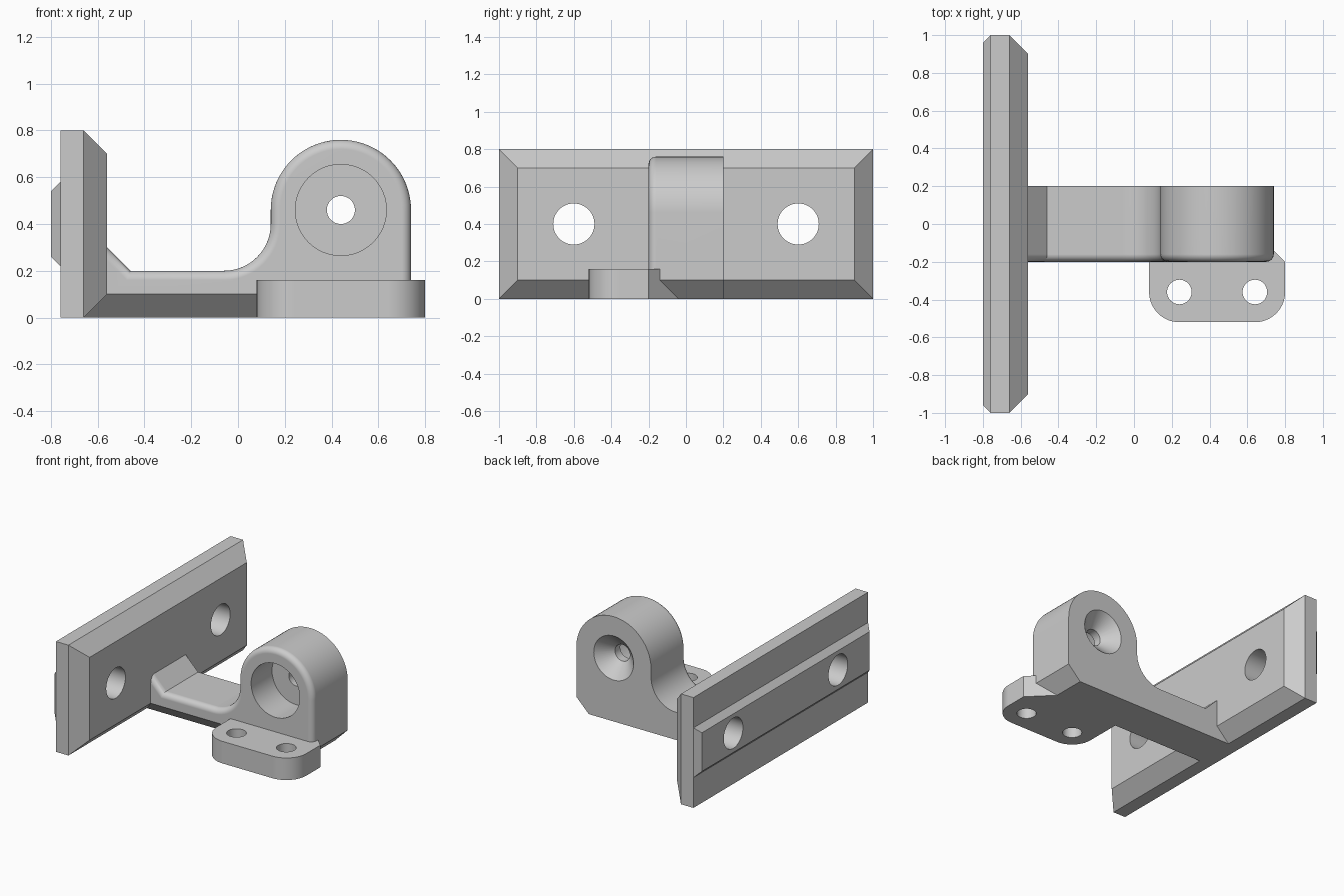
import bpy, bmesh
from math import sin, cos, radians
from mathutils import Vector

if "Cube" in bpy.data.objects:
    bpy.data.objects.remove(bpy.data.objects["Cube"], do_unlink=True)

grey = bpy.data.materials.new("plain_grey")
grey.use_nodes = True
grey.diffuse_color = (0.6, 0.6, 0.6, 1)
grey.node_tree.nodes["Principled BSDF"].inputs["Base Color"].default_value = (0.6, 0.6, 0.6, 1)


def arc(cx, cy, r, start, end, n):
    """Points on a circular arc, angles in degrees."""
    angles = [radians(start + (end - start) * i / n) for i in range(n + 1)]
    return [(cx + r * cos(a), cy + r * sin(a)) for a in angles]


def loft(rings):
    """Closed solid through rings of equal length."""
    bm = bmesh.new()
    loops = [[bm.verts.new(p) for p in ring] for ring in rings]
    for a, b in zip(loops, loops[1:]):
        for i in range(len(a)):
            j = (i + 1) % len(a)
            bm.faces.new((a[i], a[j], b[j], b[i]))
    bm.faces.new(loops[0])
    bm.faces.new(loops[-1])
    bmesh.ops.recalc_face_normals(bm, faces=bm.faces)
    return bm


def finish(bm, name):
    bmesh.ops.recalc_face_normals(bm, faces=bm.faces)
    mesh = bpy.data.meshes.new(name)
    bm.to_mesh(mesh)
    bm.free()
    mesh.materials.append(grey)
    obj = bpy.data.objects.new(name, mesh)
    bpy.context.scene.collection.objects.link(obj)
    return obj


def combine(target, other, operation):
    """Apply a boolean and discard the second solid."""
    mod = target.modifiers.new(operation, 'BOOLEAN')
    mod.operation, mod.object, mod.solver = operation, other, 'EXACT'
    bpy.context.view_layer.objects.active = target
    bpy.ops.object.modifier_apply(modifier=mod.name)
    bpy.data.objects.remove(other, do_unlink=True)


def slab(name, sections):
    """Rectangular sections along x: position, half width, bottom, top."""
    return finish(loft([[(x, -w, lo), (x, w, lo), (x, w, hi), (x, -w, hi)]
                        for x, w, lo, hi in sections]), name)


def bore(target, axis, u, v, stations):
    """Cut a round hole along an axis; stations are (position, radius)."""
    place = {'X': lambda a, b, t: (t, a, b),
             'Y': lambda a, b, t: (a, t, b),
             'Z': lambda a, b, t: (a, b, t)}[axis]
    rings = [[place(a, b, t) for a, b in arc(u, v, r, 0, 360, 48)[:-1]]
             for t, r in stations]
    cutter = finish(loft(rings), "hole_cutter")
    cutter.hide_render = True
    combine(target, cutter, 'DIFFERENCE')


# Mounting plate with chamfered front and raised back rib
bracket = slab("angle_bracket", [(-0.76, 1, 0, 0.8), (-0.66, 1, 0, 0.8), (-0.56, 0.9, 0.1, 0.7)])
rib = slab("back_rib", [(-0.8, 0.96, 0.26, 0.54), (-0.76, 1, 0.22, 0.58), (-0.72, 0.96, 0.26, 0.54)])

# Arm and upright eye, swept across y
profile = [(-0.7, 0), (-0.7, 0.3), (-0.56, 0.3), (-0.46, 0.2)]
profile += arc(-0.06, 0.4, 0.2, -90, 0, 16)
profile += arc(0.44, 0.46, 0.3, 180, 0, 40)
profile += [(0.74, 0)]
bm = loft([[(x, y, z) for x, z in profile] for y in (-0.2, 0.2)])

# Rounded front edge
front = [e for e in bm.edges
         if all(v.co.y < -0.19 for v in e.verts)
         and not all(v.co.z < 0.01 for v in e.verts)
         and not all(v.co.x < -0.69 for v in e.verts)]
bmesh.ops.bevel(bm, geom=front, offset=0.04, offset_type='OFFSET', segments=6,
                profile=0.5, affect='EDGES', clamp_overlap=False)

# Bottom chamfers on the front side and the free end
for co, no in (((0, -0.2, 0.1), (0, -1, -1)), ((0.74, 0, 0.1), (1, 0, -1))):
    bmesh.ops.bisect_plane(bm, geom=bm.verts[:] + bm.edges[:] + bm.faces[:],
                           plane_co=co, plane_no=Vector(no).normalized(), clear_outer=True)
    rim = [e for e in bm.edges if e.is_boundary]
    bmesh.ops.holes_fill(bm, edges=rim, sides=0)
arm = finish(bm, "arm")

# Side foot with rounded outer corners
outline = [(0.08, 0)] + arc(0.24, -0.36, 0.16, 180, 270, 14)
outline += arc(0.64, -0.36, 0.16, 270, 360, 14) + [(0.8, -0.2), (0.6, 0)]
foot = finish(loft([[(x, y, z) for x, y in outline] for z in (0, 0.16)]), "foot")

for part in (rib, arm, foot):
    combine(bracket, part, 'UNION')

# Plate holes, foot holes, then the counterbored and countersunk eye
for y in (-0.6, 0.6):
    bore(bracket, 'X', y, 0.4, [(-0.9, 0.11), (-0.5, 0.11)])
for x in (0.24, 0.64):
    bore(bracket, 'Z', x, -0.36, [(-0.1, 0.065), (0.3, 0.065)])
bore(bracket, 'Y', 0.44, 0.46, [(-0.3, 0.195), (0.04, 0.195)])
bore(bracket, 'Y', 0.44, 0.46, [(0, 0.06), (0.1, 0.06), (0.21, 0.17)])

# Smooth the curved surfaces, keeping flat faces crisp
bpy.ops.object.select_all(action='DESELECT')
bracket.select_set(True)
bpy.context.view_layer.objects.active = bracket
bpy.ops.object.shade_smooth_by_angle(angle=radians(30))
normals = bracket.modifiers.new("flat_face_normals", 'WEIGHTED_NORMAL')
normals.keep_sharp = True
